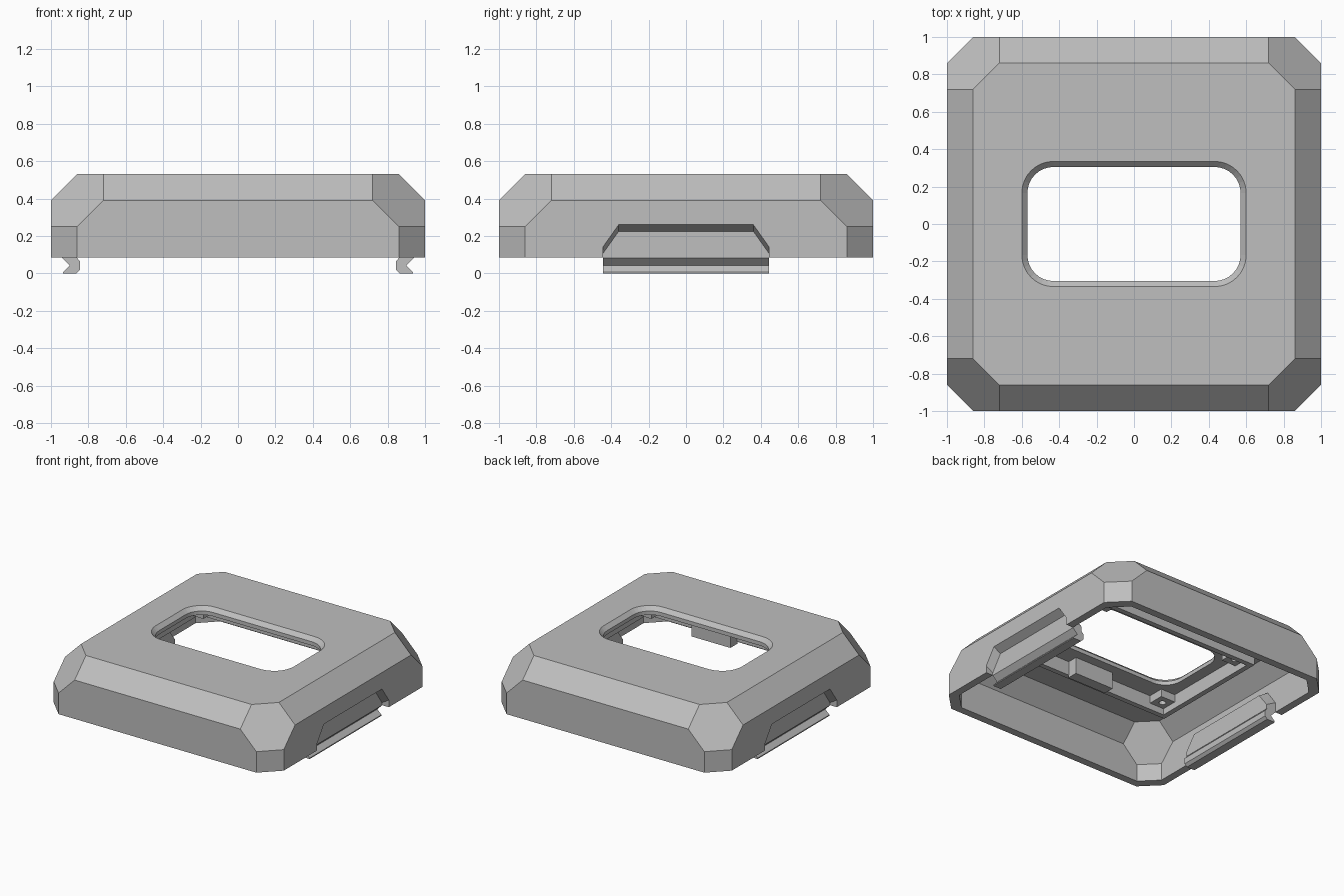
import bpy, bmesh, math

if "Cube" in bpy.data.objects:
    bpy.data.objects.remove(bpy.data.objects["Cube"])

grey = bpy.data.materials.new("light_grey")
grey.use_nodes = True
colour = (0.52, 0.52, 0.52, 1)
grey.diffuse_color = colour
grey.node_tree.nodes["Principled BSDF"].inputs["Base Color"].default_value = colour


def finish(name, bm):
    bmesh.ops.recalc_face_normals(bm, faces=bm.faces)
    mesh = bpy.data.meshes.new(name)
    bm.to_mesh(mesh)
    bm.free()
    mesh.materials.append(grey)
    obj = bpy.data.objects.new(name, mesh)
    bpy.context.collection.objects.link(obj)
    return obj


def hull(name, points):
    bm = bmesh.new()
    for p in points:
        bm.verts.new(p)
    bmesh.ops.convex_hull(bm, input=bm.verts)
    bmesh.ops.dissolve_limit(bm, angle_limit=0.01, verts=bm.verts, edges=bm.edges)
    return finish(name, bm)


def box(name, x0, x1, y0, y1, z0, z1):
    return hull(name, [(x, y, z) for x in (x0, x1) for y in (y0, y1) for z in (z0, z1)])


def combine(target, other, operation):
    mod = target.modifiers.new("combine", "BOOLEAN")
    mod.operation = operation
    mod.solver = "EXACT"
    mod.object = other
    bpy.context.view_layer.objects.active = target
    bpy.ops.object.modifier_apply(modifier=mod.name)
    bpy.data.objects.remove(other)


def bevelled_block(name, half, cut, bottom, top):
    """Square block with bevelled sides, top edges and cut-off corners."""
    points = []
    a, b = half - cut, half - 2 * cut
    for sx in (-1, 1):
        for sy in (-1, 1):
            corner = [(a, half, bottom), (a, half, top - 2 * cut),
                      (b, half, top - cut), (b, a, top)]
            for x, y, z in corner:
                points += [(sx * x, sy * y, z), (sx * y, sy * x, z)]
    return hull(name, points)


def rounded_loop(w, d, r, z, steps=8):
    points = []
    for sx in (-1, 1):
        for sy in (-1, 1):
            for i in range(steps + 1):
                t = math.pi / 2 * i / steps
                points.append((sx * (w - r + r * math.cos(t)),
                               sy * (d - r + r * math.sin(t)), z))
    return points


def trapezoid(x, shoulder, top, bottom):
    return [(x, s * y, z) for s in (-1, 1)
            for y, z in ((0.445, bottom), (0.445, shoulder), (0.36, top))]


# Hollow bevelled shell
shell = bevelled_block("shell", 1, 0.14, 0.085, 0.53)
combine(shell, bevelled_block("cavity", 0.94, 0.125, 0, 0.47), "DIFFERENCE")

# Rounded window with a sloped lip
combine(shell, hull("window_slope", rounded_loop(0.57, 0.305, 0.14, 0.50)
                    + rounded_loop(0.60, 0.335, 0.17, 0.53)
                    + rounded_loop(0.61, 0.345, 0.18, 0.54)), "DIFFERENCE")
combine(shell, hull("window_hole", rounded_loop(0.57, 0.305, 0.14, 0.40)
                    + rounded_loop(0.57, 0.305, 0.14, 0.505)), "DIFFERENCE")

# Side grips: inner thickening and outer recess
for s in (-1, 1):
    combine(shell, hull("thickening", trapezoid(s * 0.97, 0.18, 0.30, 0.085)
                        + trapezoid(s * 0.86, 0.12, 0.23, 0.085)), "UNION")
    combine(shell, hull("recess", trapezoid(s * 1.02, 0.152, 0.272, -0.1)
                        + trapezoid(s * 0.94, 0.105, 0.225, -0.1)), "DIFFERENCE")

# Snap clips with an outward V groove
clip_profile = [(0.94, 0.088), (0.94, 0.083), (0.90, 0.043), (0.935, 0.008), (0.935, 0),
                (0.865, 0), (0.845, 0.02), (0.845, 0.065), (0.865, 0.088)]
for s, side in ((1, "left"), (-1, "right")):
    bm = bmesh.new()
    face = bm.faces.new([bm.verts.new((s * x, -0.445, z)) for x, z in clip_profile])
    new = bmesh.ops.extrude_face_region(bm, geom=[face])["geom"]
    bmesh.ops.translate(bm, vec=(0, 0.89, 0),
                        verts=[v for v in new if isinstance(v, bmesh.types.BMVert)])
    finish(side + "_clip", bm)

# Frame under the window
frame = box("inner_frame", -0.70, 0.70, -0.50, 0.50, 0.36, 0.475)
combine(frame, box("frame_opening", -0.66, 0.66, -0.46, 0.46, 0.3, 0.6), "DIFFERENCE")

# Drilled screw posts in the frame corners
for sx in (-1, 1):
    for sy in (-1, 1):
        x, y = sx * 0.60, sy * 0.40
        post = box("screw_post", x - 0.065, x + 0.065, y - 0.065, y + 0.065, 0.41, 0.475)
        drill = [(x + 0.025 * math.cos(i * math.pi / 6),
                  y + 0.025 * math.sin(i * math.pi / 6), z)
                 for i in range(12) for z in (0.38, 0.46)]
        combine(post, hull("drill", drill), "DIFFERENCE")

# Support block on the front side of the frame
box("support_block", -0.12, 0.22, -0.465, -0.38, 0.34, 0.475)
